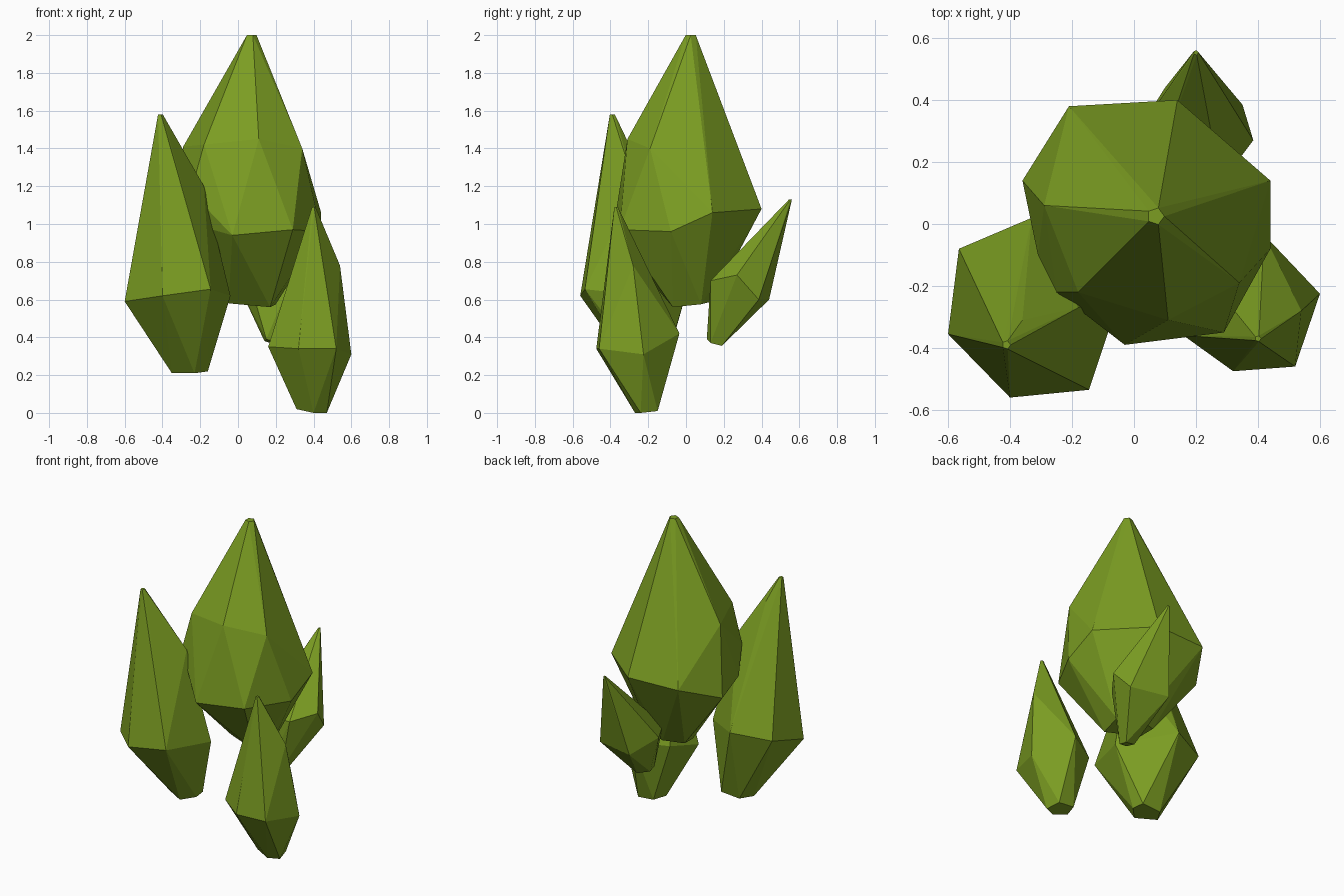
import bpy, bmesh, math

green = bpy.data.materials.new("crystal_green")
green.diffuse_color = (0.2, 0.34, 0.016, 1)


def crystal(name, tip, tip_radius, shoulder, girdle, base):
    """Faceted shard: blunt tip, partial upper shoulder, wide girdle, small base."""
    bm = bmesh.new()
    x, y, z = tip
    blunt = [(x + tip_radius * math.cos(math.tau * i / 5),
              y + tip_radius * math.sin(math.tau * i / 5), z) for i in range(5)]
    for p in blunt + shoulder + girdle + base:
        bm.verts.new(p)
    hull = bmesh.ops.convex_hull(bm, input=bm.verts)
    loose = [v for v in bm.verts if not v.link_faces]
    bmesh.ops.delete(bm, geom=loose, context='VERTS')
    # merge nearly flat triangle pairs into facets
    bmesh.ops.dissolve_limit(bm, angle_limit=math.radians(3),
                             verts=bm.verts, edges=bm.edges)
    bmesh.ops.recalc_face_normals(bm, faces=bm.faces)
    mesh = bpy.data.meshes.new(name)
    bm.to_mesh(mesh)
    bm.free()
    mesh.materials.append(green)
    obj = bpy.data.objects.new(name, mesh)
    bpy.context.collection.objects.link(obj)


# Large central crystal
crystal("main_crystal", (0.07, 0.025, 2.0), 0.028,
        [(0.34, -0.19, 1.40), (0.11, -0.31, 1.45), (-0.18, -0.22, 1.42), (-0.29, 0.06, 1.41)],
        [(0.44, 0.14, 1.06), (0.14, 0.40, 1.08), (-0.21, 0.38, 1.08), (-0.36, 0.14, 0.98),
         (-0.31, -0.10, 1.02), (-0.25, -0.22, 1.17), (-0.03, -0.39, 0.94),
         (0.29, -0.35, 0.97), (0.44, -0.08, 0.96)],
        [(-0.05, 0.0, 0.58), (0.17, -0.07, 0.56), (0.2, 0.08, 0.575),
         (0.07, 0.14, 0.59), (-0.06, 0.1, 0.59)])

# Tall left crystal
crystal("left_crystal", (-0.412, -0.39, 1.58), 0.014,
        [(-0.18, -0.27, 1.20), (-0.36, -0.31, 1.44)],
        [(-0.60, -0.355, 0.59), (-0.40, -0.56, 0.62), (-0.145, -0.535, 0.655),
         (-0.04, -0.22, 0.62), (-0.33, 0.02, 0.70), (-0.565, -0.08, 0.67)],
        [(-0.35, -0.20, 0.21), (-0.23, -0.27, 0.21), (-0.16, -0.20, 0.22),
         (-0.17, -0.12, 0.22), (-0.30, -0.12, 0.21)])

# Right front crystal
crystal("right_crystal", (0.40, -0.37, 1.09), 0.01,
        [(0.54, -0.28, 0.78)],
        [(0.16, -0.36, 0.35), (0.32, -0.475, 0.34), (0.52, -0.46, 0.34),
         (0.60, -0.225, 0.31), (0.42, -0.035, 0.42), (0.22, -0.15, 0.40)],
        [(0.31, -0.24, 0.02), (0.40, -0.27, 0.0), (0.47, -0.24, 0.0),
         (0.45, -0.15, 0.01), (0.34, -0.15, 0.02)])

# Small back crystal leaning outwards
crystal("back_crystal", (0.20, 0.553, 1.13), 0.008, [],
        [(0.385, 0.27, 0.73), (0.35, 0.385, 0.60), (0.10, 0.44, 0.60),
         (0.0, 0.28, 0.68), (0.06, 0.15, 0.70), (0.28, 0.13, 0.70)],
        [(0.15, 0.11, 0.39), (0.22, 0.13, 0.37), (0.22, 0.19, 0.355), (0.14, 0.17, 0.38)])
